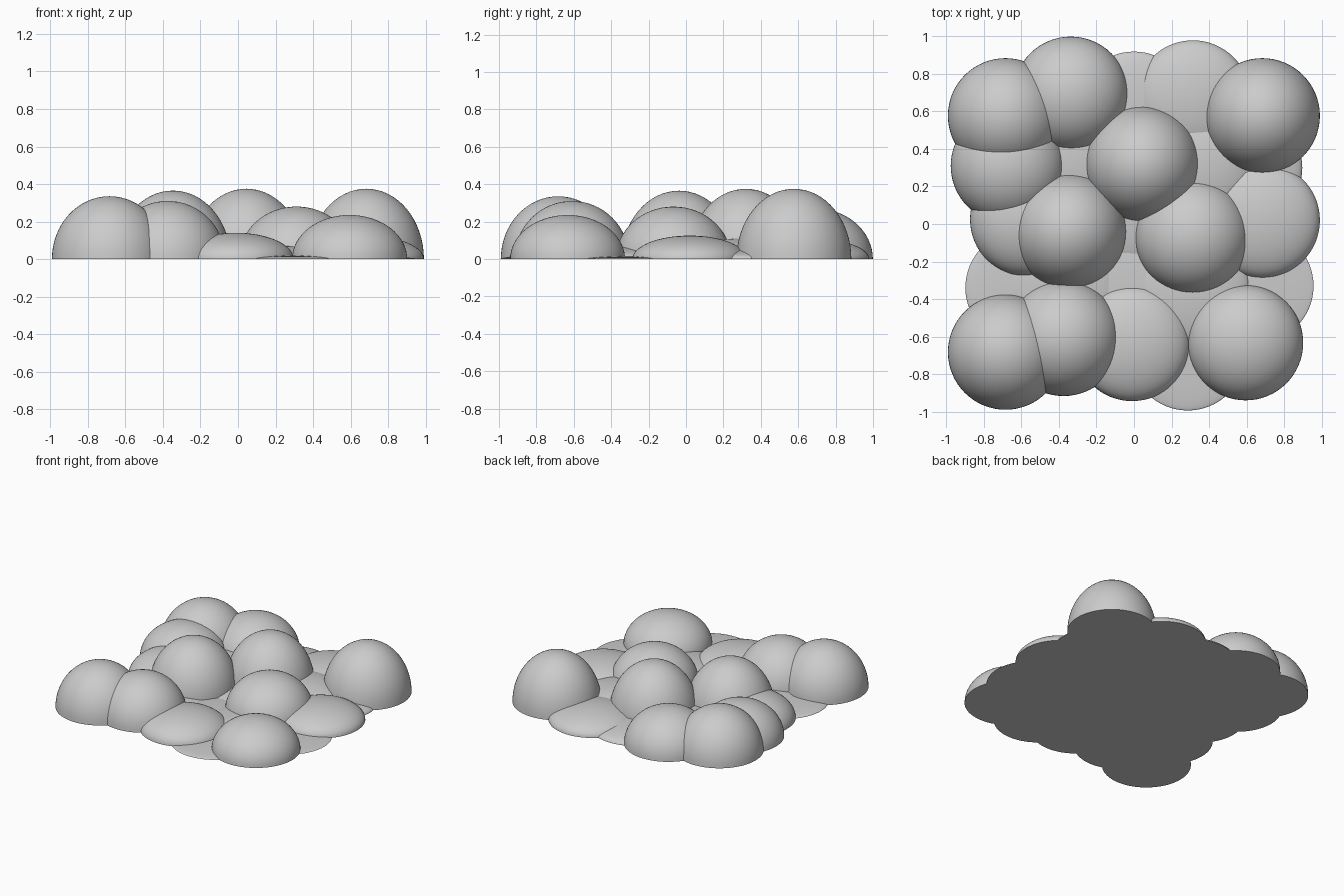
import bpy, bmesh

if "Cube" in bpy.data.objects:
    bpy.data.objects.remove(bpy.data.objects["Cube"])

R = 0.307  # shared footprint radius

# each row: (x, y, height) of the mounds, back row first
ROWS = [
    [(-.685, .577, .325), (-.337, .692, .27), (0, .612, .06), (.314, .672, .11), (.684, .577, .375)],
    [(-.67, .31, .26), (-.35, .33, .10), (.045, .32, .375), (.34, .30, .11), (.59, .30, .06)],
    [(-.567, .025, .19), (-.347, -.037, .365), (0, .10, .06), (.312, -.067, .28), (.684, .02, .125)],
    [(-.592, -.34, .03), (-.38, -.31, .06), (0, -.33, .04), (.31, -.34, .07), (.65, -.33, .015)],
    [(-.685, -.683, .335), (-.375, -.61, .31), (-.01, -.637, .14), (.287, -.687, .02), (.595, -.633, .235)],
]


def dome(name, x, y, h):
    # upper half of a sphere stretched to height h, closed by a flat base
    bm = bmesh.new()
    bmesh.ops.create_uvsphere(bm, u_segments=64, v_segments=32, radius=R)
    bmesh.ops.bisect_plane(bm, geom=bm.verts[:] + bm.edges[:] + bm.faces[:], dist=1e-5,
                           plane_co=(0, 0, 0), plane_no=(0, 0, 1), clear_inner=True)
    bmesh.ops.scale(bm, vec=(1, 1, h / R), verts=bm.verts)
    for f in bm.faces:
        f.smooth = True
    rim = [e for e in bm.edges if e.is_boundary]
    for e in rim:
        e.smooth = False
    bmesh.ops.contextual_create(bm, geom=rim)
    bmesh.ops.recalc_face_normals(bm, faces=bm.faces)
    for f in bm.faces:
        if len(f.verts) > 4:
            f.smooth = False
    me = bpy.data.meshes.new(name)
    bm.to_mesh(me)
    bm.free()
    ob = bpy.data.objects.new(name, me)
    ob.location = (x, y, 0)
    bpy.context.collection.objects.link(ob)


for i, row in enumerate(ROWS):
    for j, (x, y, h) in enumerate(row):
        dome(f"mound_row{i + 1}_{j + 1}", x, y, h)
